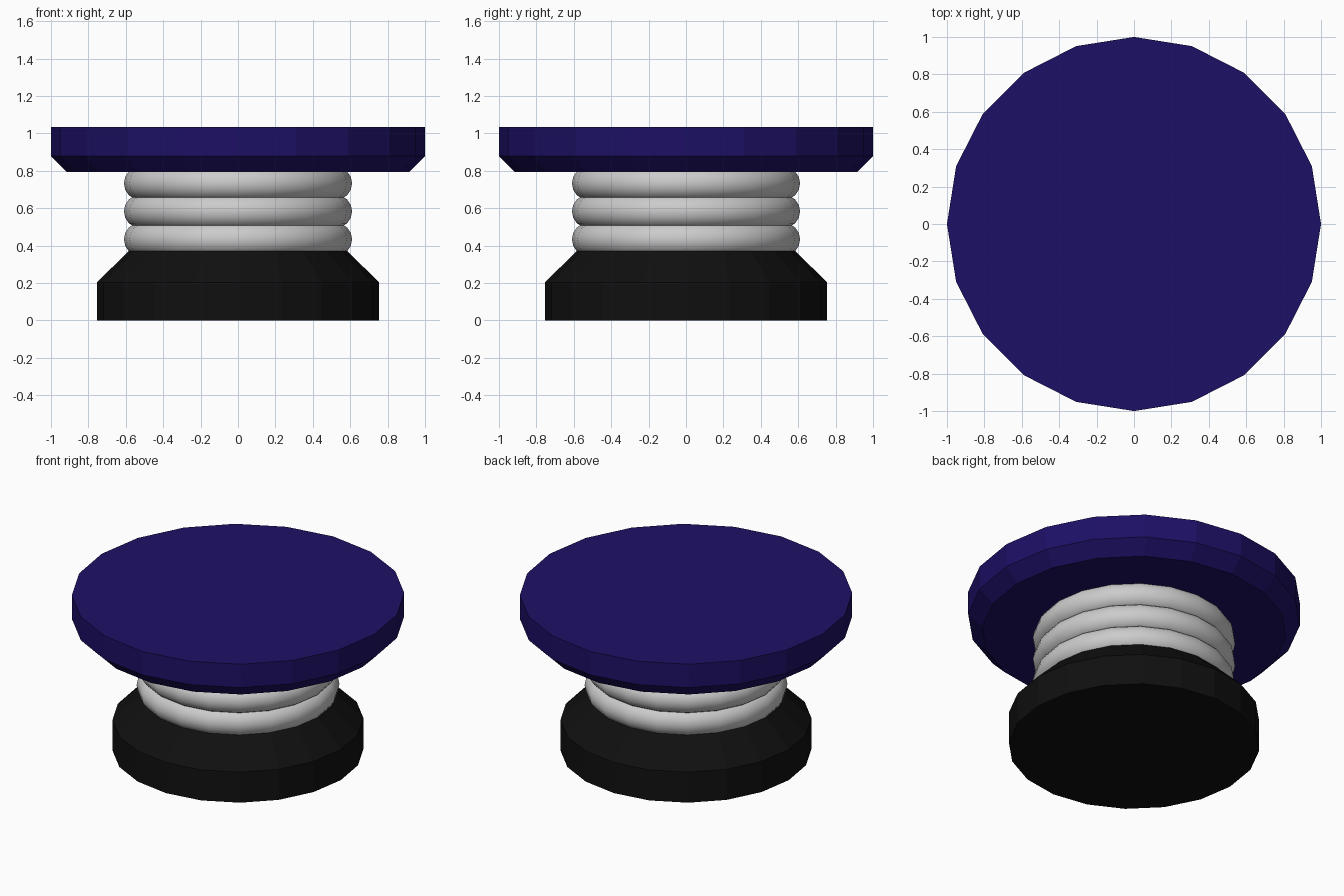
import bpy, bmesh, math

if "Cube" in bpy.data.objects:
    bpy.data.objects.remove(bpy.data.objects["Cube"])

SIDES = 20


def material(name, rgb):
    m = bpy.data.materials.new(name)
    m.diffuse_color = (*rgb, 1)
    m.use_nodes = True
    m.node_tree.nodes["Principled BSDF"].inputs["Base Color"].default_value = m.diffuse_color
    return m


def lathe(name, profile, mat):
    """Flat-faced solid of revolution from (radius, z) points, capped at both ends."""
    bm = bmesh.new()
    rings = [[bm.verts.new((r * math.cos(2 * math.pi * i / SIDES),
                            r * math.sin(2 * math.pi * i / SIDES), z))
              for i in range(SIDES)] for r, z in profile]
    for a, b in zip(rings, rings[1:]):
        for i in range(SIDES):
            j = (i + 1) % SIDES
            bm.faces.new((a[i], a[j], b[j], b[i]))
    bm.faces.new(rings[0][::-1])
    bm.faces.new(rings[-1])
    mesh = bpy.data.meshes.new(name)
    bm.to_mesh(mesh)
    bm.free()
    obj = bpy.data.objects.new(name, mesh)
    bpy.context.collection.objects.link(obj)
    mesh.materials.append(mat)
    return obj


# Chamfered black base
lathe("base", [(0.755, 0), (0.755, 0.203), (0.58, 0.375)],
      material("black", (0.005, 0.005, 0.005)))

# Stack of rounded bellows rings, overlapping slightly
for n in range(3):
    bpy.ops.mesh.primitive_torus_add(
        major_segments=SIDES, minor_segments=16,
        major_radius=0.52, minor_radius=0.09,
        location=(0, 0, 0.433 + 0.15 * n))
    ring = bpy.context.object
    ring.name = f"bellows_ring_{n + 1}"
    bpy.ops.object.shade_smooth()

# Wide button top with a chamfered underside
lathe("button_top", [(0.915, 0.793), (1.0, 0.878), (1.0, 1.033)],
      material("dark_blue", (0.012, 0.005, 0.13)))
